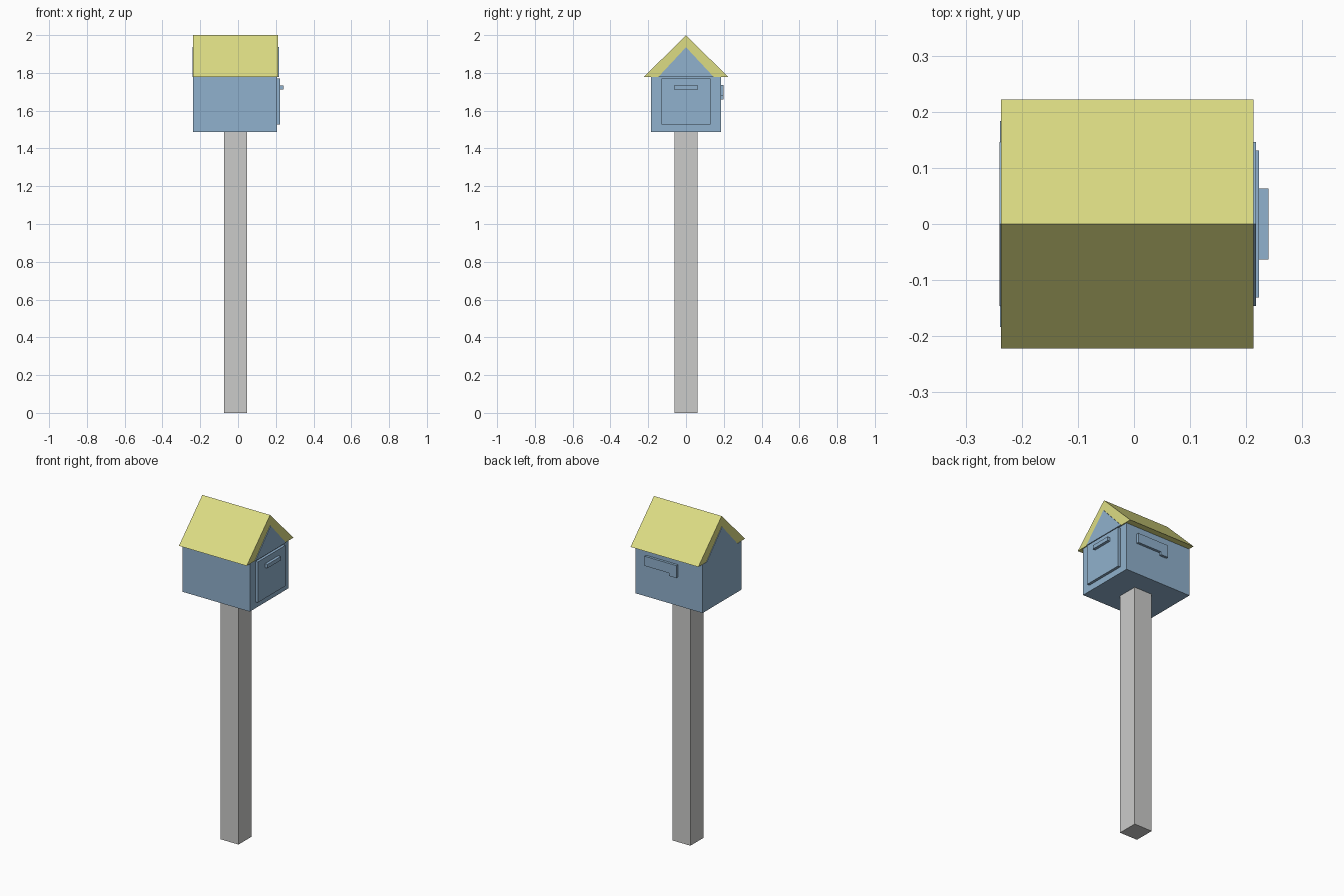
import bpy
import bmesh
from mathutils import Vector

cube = bpy.data.objects.get("Cube")
if cube:
    bpy.data.objects.remove(cube, do_unlink=True)


def material(name, rgb):
    m = bpy.data.materials.new(name)
    m.use_nodes = True
    m.diffuse_color = (*rgb, 1)
    m.node_tree.nodes["Principled BSDF"].inputs["Base Color"].default_value = (*rgb, 1)
    return m


blue = material("soft_blue", (0.28, 0.44, 0.61))
yellow = material("pale_yellow", (0.72, 0.72, 0.23))
grey = material("light_grey", (0.60, 0.60, 0.59))


def prism(name, outline, offset, mat):
    """Extrude a closed 3D outline along an offset into a solid."""
    bm = bmesh.new()
    face = bm.faces.new([bm.verts.new(p) for p in outline])
    grown = bmesh.ops.extrude_face_region(bm, geom=[face], use_keep_orig=True)
    moved = [v for v in grown["geom"] if isinstance(v, bmesh.types.BMVert)]
    bmesh.ops.translate(bm, verts=moved, vec=Vector(offset))
    bmesh.ops.recalc_face_normals(bm, faces=bm.faces)
    mesh = bpy.data.meshes.new(name)
    bm.to_mesh(mesh)
    bm.free()
    mesh.materials.append(mat)
    obj = bpy.data.objects.new(name, mesh)
    bpy.context.scene.collection.objects.link(obj)
    return obj


def box(name, x, y, z, mat):
    base = [(x[0], y[0], z[0]), (x[1], y[0], z[0]), (x[1], y[1], z[0]), (x[0], y[1], z[0])]
    return prism(name, base, (0, 0, z[1] - z[0]), mat)


def along_x(name, profile, x0, x1, mat):
    return prism(name, [(x0, y, z) for y, z in profile], (x1 - x0, 0, 0), mat)


# Post and box
box("post", (-0.073, 0.047), (-0.062, 0.062), (0, 1.49), grey)
box("mailbox_body", (-0.239, 0.207), (-0.184, 0.184), (1.488, 1.779), blue)

# Gable fills the attic and stands slightly proud of the roof ends
eave = 1.779
along_x("gable", [(-0.146, eave), (0.146, eave), (0, 1.936)], -0.24, 0.217, blue)

# Roof: chevron with level eaves
along_x("roof", [(-0.222, eave), (0, 2.0), (0.222, eave), (0.146, eave),
                 (0, 1.936), (-0.146, eave)], -0.237, 0.213, yellow)

# Door and pull handle on the +x end
box("door", (0.2, 0.223), (-0.131, 0.131), (1.526, 1.77), blue)
box("door_handle", (0.22, 0.24), (-0.063, 0.063), (1.711, 1.734), blue)

# Signal flag on the back wall, with a short drop at its pivot end
flag = [(0.135, 1.735), (-0.075, 1.735), (-0.075, 1.66),
        (-0.025, 1.66), (-0.025, 1.677), (0.135, 1.677)]
prism("signal_flag", [(x, 0.18, z) for x, z in flag], (0, 0.019, 0), blue)
